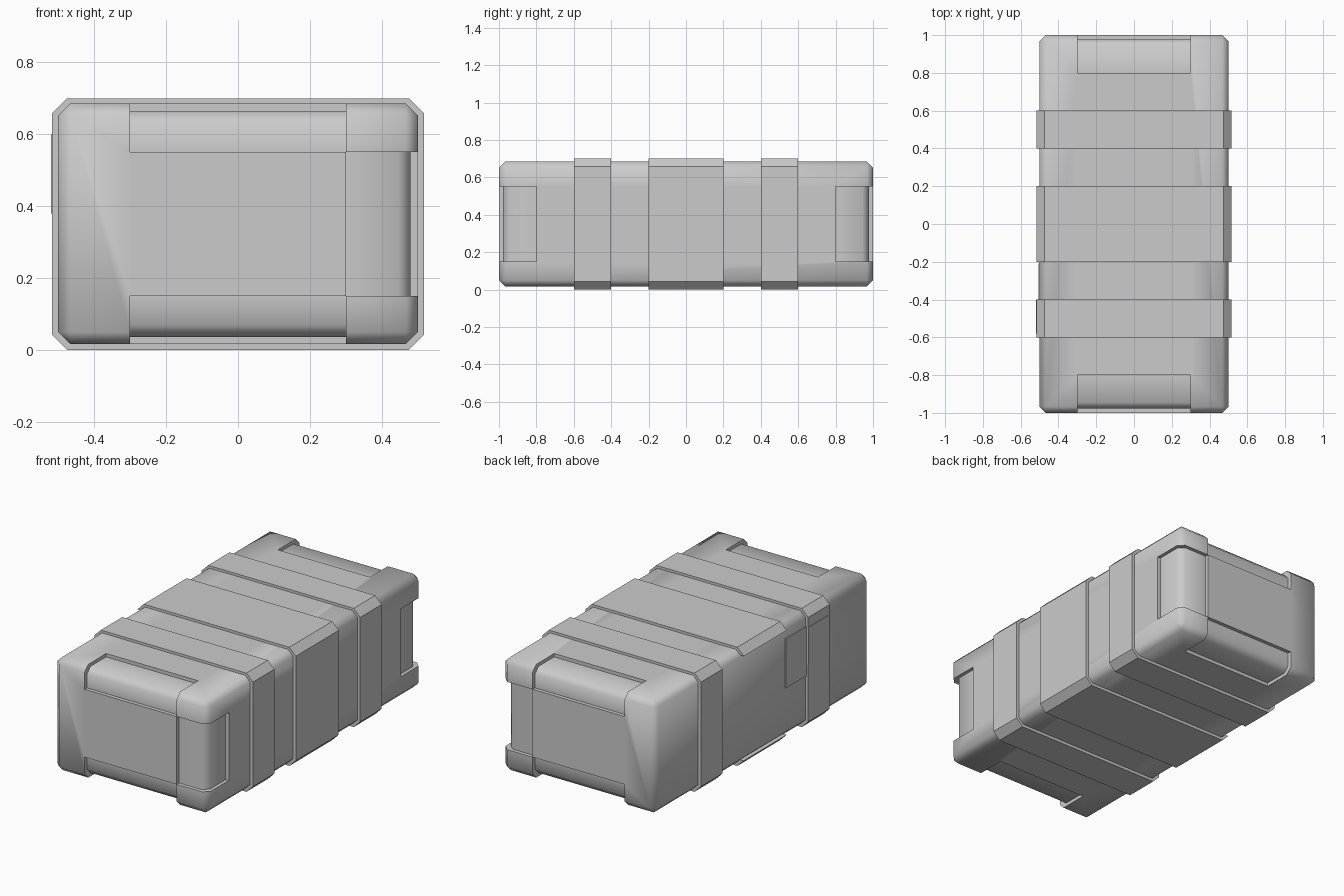
import bpy, bmesh
from math import radians

if "Cube" in bpy.data.objects:
    bpy.data.objects.remove(bpy.data.objects["Cube"])

MID_Z = 0.35


def finish(name, bm, hide=False):
    bmesh.ops.recalc_face_normals(bm, faces=bm.faces[:])
    mesh = bpy.data.meshes.new(name)
    bm.to_mesh(mesh)
    bm.free()
    obj = bpy.data.objects.new(name, mesh)
    bpy.context.collection.objects.link(obj)
    obj.hide_render = hide
    return obj


def box(name, lo, hi, bevel=0, hide=False):
    bm = bmesh.new()
    bmesh.ops.create_cube(bm, size=1)
    for v in bm.verts:
        v.co = [(a + b) / 2 + c * (b - a) for a, b, c in zip(lo, hi, v.co)]
    if bevel:
        bmesh.ops.bevel(bm, geom=bm.edges[:], offset=bevel, segments=1,
                        profile=0.5, affect='EDGES')
    return finish(name, bm, hide)


def boolean(obj, tool, op):
    mod = obj.modifiers.new(op.title(), 'BOOLEAN')
    mod.operation, mod.object, mod.solver = op, tool, 'EXACT'
    bpy.ops.object.select_all(action='DESELECT')
    bpy.context.view_layer.objects.active = obj
    obj.select_set(True)
    bpy.ops.object.modifier_apply(modifier=mod.name)
    bpy.data.objects.remove(tool)


def smooth(obj, angle):
    bpy.ops.object.select_all(action='DESELECT')
    bpy.context.view_layer.objects.active = obj
    obj.select_set(True)
    bpy.ops.object.shade_smooth_by_angle(angle=radians(angle))


def band(name, y0, y1, hx=0.517, hz=0.35, c=0.042):
    # octagonal outline extruded along y
    pts = [(hx, hz - c), (hx - c, hz), (c - hx, hz), (-hx, hz - c),
           (-hx, c - hz), (c - hx, -hz), (hx - c, -hz), (hx, c - hz)]
    bm = bmesh.new()
    face = bm.faces.new([bm.verts.new((x, y0, z + MID_Z)) for x, z in pts])
    ext = bmesh.ops.extrude_face_region(bm, geom=[face])['geom']
    moved = [g for g in ext if isinstance(g, bmesh.types.BMVert)]
    bmesh.ops.translate(bm, verts=moved, vec=(0, y1 - y0, 0))
    bm.faces.ensure_lookup_table()
    if face.is_valid and len(bm.faces) < 10:
        bm.faces.new([v for v in bm.verts if v not in moved])
    return finish(name, bm)


# chamfered crate body with recessed grips along its end edges
body = box("crate_body", (-0.5, -1, 0.017), (0.5, 1, 0.685), 0.033)
for s in (-1, 1):
    ys = sorted((s * 0.8, s * 1.1))
    for lo, hi in (((-0.3, ys[0], 0.55), (0.3, ys[1], 0.8)),
                   ((-0.3, ys[0], -0.1), (0.3, ys[1], 0.15)),
                   ((0.3, ys[0], 0.15), (0.6, ys[1], 0.55))):
        boolean(body, box("recess_cutter", lo, hi, hide=True), 'DIFFERENCE')
inner = box("recess_floor", (-0.48, -0.978, 0.037), (0.48, 0.978, 0.665), 0.033)
boolean(body, inner, 'UNION')
smooth(body, 50)

# raised straps around the crate
smooth(band("front_strap", -0.6, -0.4), 30)
smooth(band("back_strap", 0.4, 0.6), 30)
middle = band("middle_strap", -0.2, 0.2)
# the wide strap is interrupted on the left side
boolean(middle, box("strap_cutter", (-0.7, -0.3, 0.042), (-0.485, 0.3, 0.658),
                    hide=True), 'DIFFERENCE')
smooth(middle, 30)

# thin label plates on the left side
box("label_plate", (-0.505, -0.4, 0.31), (-0.499, -0.21, 0.6))
box("strap_label_plate", (-0.52, -0.58, 0.38), (-0.516, -0.4, 0.6))
